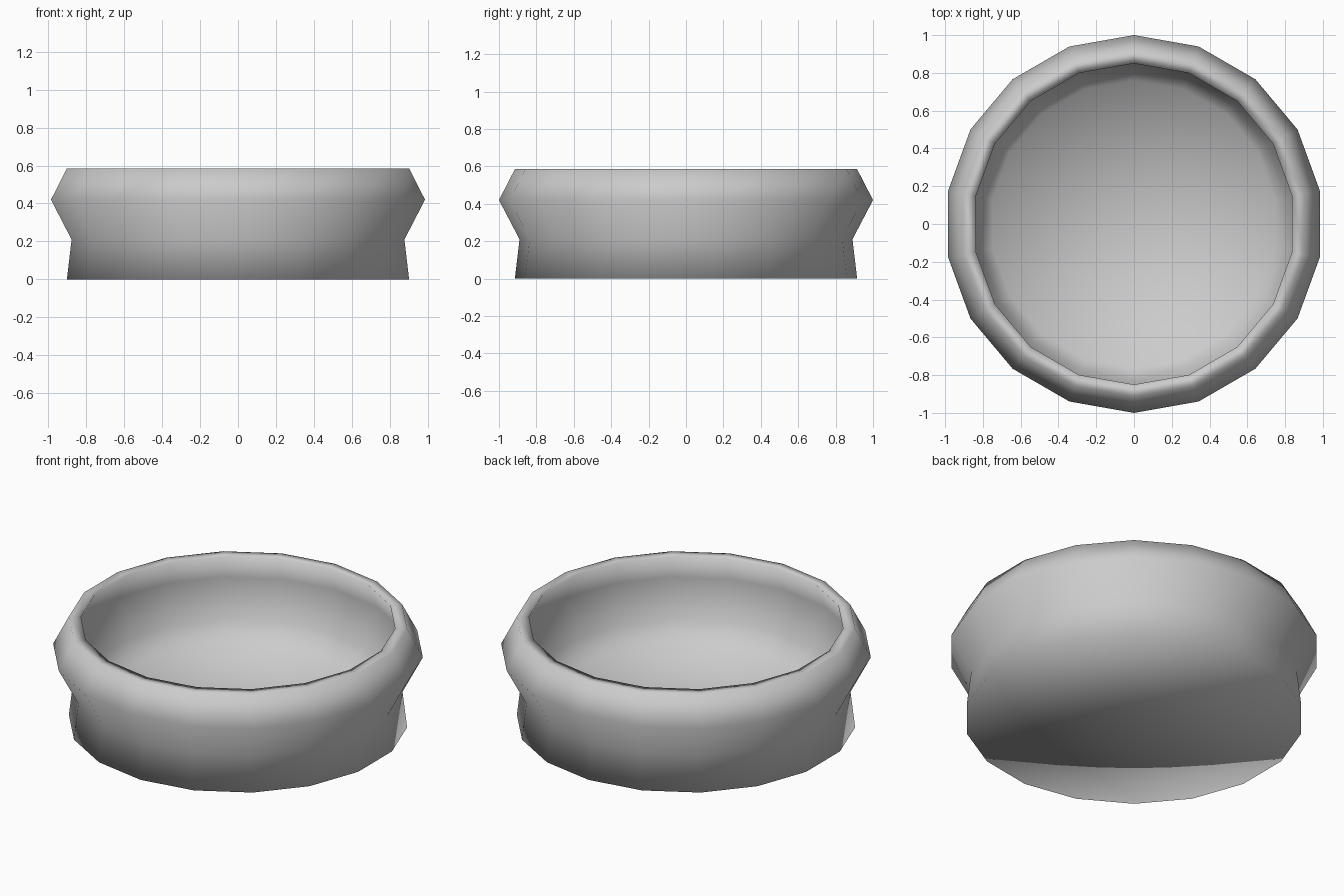
import bpy
import bmesh
import math
from mathutils import Vector

cube = bpy.data.objects.get("Cube")
if cube:
    bpy.data.objects.remove(cube, do_unlink=True)

SIDES = 18

# Cross-section (radius, height): underside, flared outer wall, rim, inner wall, floor
PROFILE = [
    (0, 0), (0.915, 0), (0.89, 0.21), (1, 0.42), (0.915, 0.585),
    (0.85, 0.585), (0.92, 0.43), (0.82, 0.22), (0.76, 0.1), (0, 0.1),
]


def make_material(name, colour):
    mat = bpy.data.materials.new(name)
    mat.use_nodes = True
    mat.diffuse_color = colour
    mat.node_tree.nodes["Principled BSDF"].inputs["Base Color"].default_value = colour
    return mat


def lathe(name, profile, material):
    """Revolve a closed profile around z, with a corner on the y axis."""
    bm = bmesh.new()
    verts = [bm.verts.new((0, r, z)) for r, z in profile]
    edges = [bm.edges.new(pair) for pair in zip(verts, verts[1:])]
    bmesh.ops.spin(bm, geom=verts + edges, cent=Vector(), axis=Vector((0, 0, 1)),
                   angle=math.tau, steps=SIDES, use_duplicate=False)
    bmesh.ops.remove_doubles(bm, verts=bm.verts[:], dist=0.001)
    bmesh.ops.recalc_face_normals(bm, faces=bm.faces[:])
    for face in bm.faces:
        face.smooth = True
    mesh = bpy.data.meshes.new(name)
    bm.to_mesh(mesh)
    bm.free()
    mesh.materials.append(material)
    obj = bpy.data.objects.new(name, mesh)
    bpy.context.collection.objects.link(obj)
    return obj


# Round bowl, smooth all over
lathe("bowl", PROFILE, make_material("light_grey", (0.6, 0.6, 0.6, 1)))
